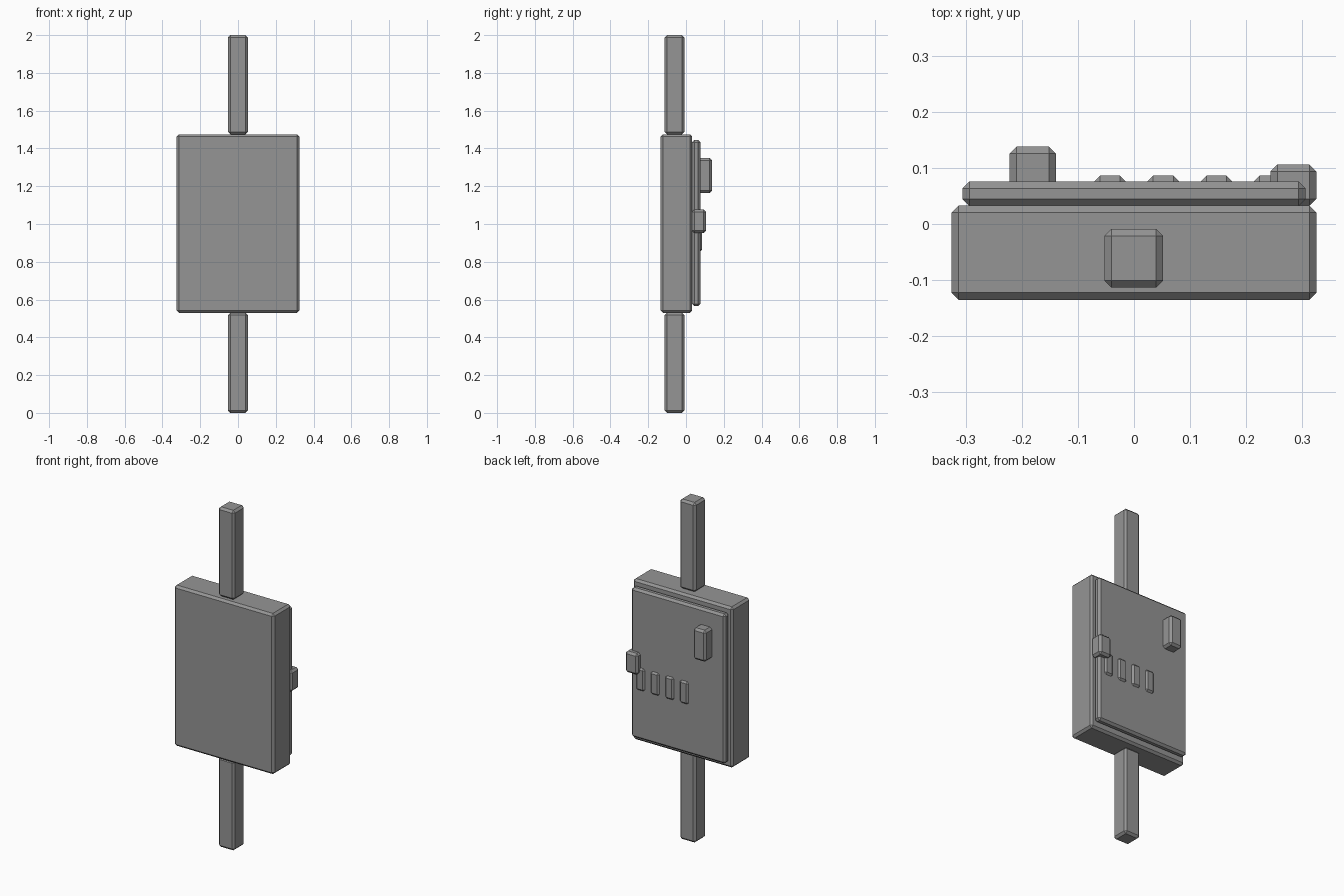
import bpy
import bmesh
from mathutils import Vector

cube = bpy.data.objects.get("Cube")
if cube:
    bpy.data.objects.remove(cube, do_unlink=True)

# Single flat colour
GREY = (0.3, 0.3, 0.3, 1)
grey = bpy.data.materials.new("grey_metal")
grey.use_nodes = True
grey.diffuse_color = GREY
grey.node_tree.nodes["Principled BSDF"].inputs["Base Color"].default_value = GREY


def block(name, x, y, z, bevel=0.0125):
    """Chamfered box spanning the given x, y and z ranges."""
    low, high = Vector((x[0], y[0], z[0])), Vector((x[1], y[1], z[1]))
    bm = bmesh.new()
    bmesh.ops.create_cube(bm, size=1)
    bmesh.ops.scale(bm, vec=high - low, verts=bm.verts)
    bmesh.ops.bevel(bm, geom=bm.edges[:], offset=bevel, segments=1,
                    affect='EDGES')
    mesh = bpy.data.meshes.new(name)
    bm.to_mesh(mesh)
    bm.free()
    mesh.materials.append(grey)
    obj = bpy.data.objects.new(name, mesh)
    obj.location = (low + high) / 2
    bpy.context.collection.objects.link(obj)
    return obj


# Cabinet and its door
block("cabinet", (-0.325, 0.325), (-0.135, 0.033), (0.53, 1.475))
block("door", (-0.306, 0.306), (0.032, 0.076), (0.565, 1.445))

# Conduits above and below
for name, z in (("upper_conduit", (1.475, 2)), ("lower_conduit", (0, 0.53))):
    block(name, (-0.053, 0.052), (-0.113, -0.009), z)

# Door fittings
block("handle", (-0.222, -0.139), (0.055, 0.138), (1.165, 1.35))
block("latch", (0.243, 0.325), (0.032, 0.106), (0.952, 1.077))

# Row of vent slats
for i in range(4):
    x = -0.043 + 0.095 * i
    block(f"vent_slat_{i + 1}", (x - 0.029, x + 0.029), (0.05, 0.086),
          (0.855, 0.99), 0.011)
